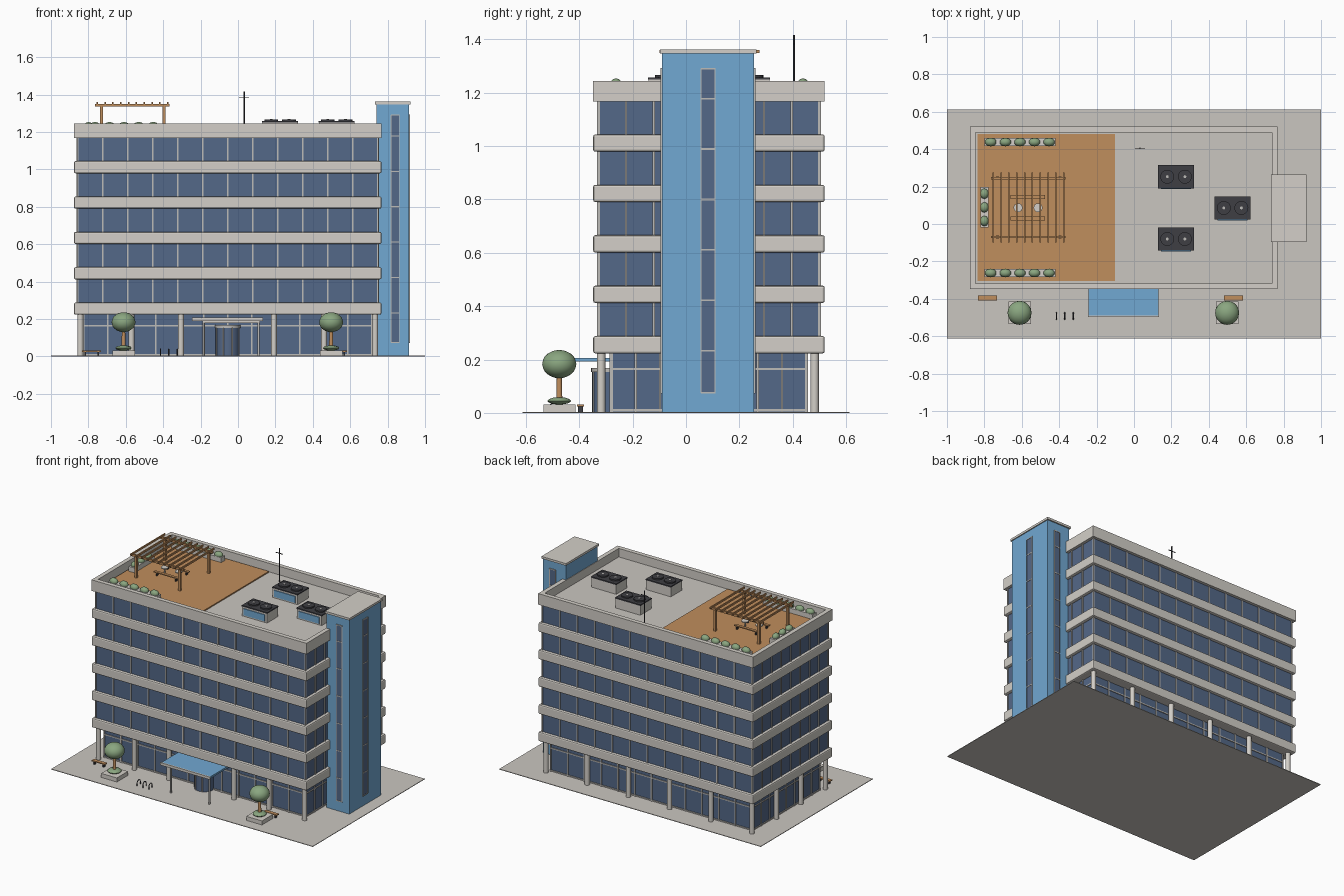
import bpy, bmesh, math
from mathutils import Matrix, Vector

if "Cube" in bpy.data.objects:
    bpy.data.objects.remove(bpy.data.objects["Cube"])


def mat(name, r, g, b):
    m = bpy.data.materials.new(name)
    lin = lambda c: ((c / 255 + 0.055) / 1.055) ** 2.4
    m.diffuse_color = (lin(r), lin(g), lin(b), 1)
    m.use_nodes = True
    m.node_tree.nodes["Principled BSDF"].inputs["Base Color"].default_value = m.diffuse_color
    return m


CONCRETE = mat("light concrete", 211, 207, 200)
PAVING = mat("paving grey", 202, 198, 192)
GLASS = mat("blue grey glass", 84, 104, 136)
BLUE = mat("accent blue", 113, 168, 210)
WOOD = mat("timber", 192, 142, 93)
GREEN = mat("leaf green", 138, 166, 128)
DARK = mat("dark metal", 62, 62, 67)
FRAME = mat("frame grey", 190, 188, 184)


class Part:
    """Collects primitives that belong to one named, single-colour object."""

    def __init__(self, name, material):
        self.name, self.material, self.bm = name, material, bmesh.new()

    def box(self, x0, x1, y0, y1, z0, z1):
        m = Matrix.Translation(((x0 + x1) / 2, (y0 + y1) / 2, (z0 + z1) / 2))
        m = m @ Matrix.Diagonal((x1 - x0, y1 - y0, z1 - z0, 1))
        bmesh.ops.create_cube(self.bm, size=1, matrix=m)
        return self

    def cyl(self, x, y, z0, z1, r, r2=None, n=16):
        bmesh.ops.create_cone(self.bm, cap_ends=True, segments=n, radius1=r,
                              radius2=r if r2 is None else r2, depth=z1 - z0,
                              matrix=Matrix.Translation((x, y, (z0 + z1) / 2)))
        return self

    def ball(self, x, y, z, rx, ry, rz, sub=2):
        m = Matrix.Translation((x, y, z)) @ Matrix.Diagonal((rx, ry, rz, 1))
        bmesh.ops.create_icosphere(self.bm, subdivisions=sub, radius=1, matrix=m)
        return self

    def done(self, smooth=False, bevel=0):
        me = bpy.data.meshes.new(self.name)
        self.bm.to_mesh(me)
        self.bm.free()
        me.materials.append(self.material)
        ob = bpy.data.objects.new(self.name, me)
        bpy.context.collection.objects.link(ob)
        if bevel:
            b = ob.modifiers.new("Bevel", "BEVEL")
            b.width, b.segments = bevel, 2
        if smooth:
            bpy.ops.object.select_all(action="DESELECT")
            ob.select_set(True)
            bpy.context.view_layer.objects.active = ob
            bpy.ops.object.shade_smooth_by_angle(angle=math.radians(40))
        return ob


X0, X1, Y0, Y1 = -0.877, 0.767, -0.348, 0.52   # outline of the floor bands
BANDS = [0.223 + 0.189 * i for i in range(6)]  # underside of each band
ROOF, TOP, G = 1.185, 1.244, 0.004

# Paved plot
Part("plot_slab", PAVING).box(-1, 1, -0.612, 0.612, 0, G).done()

# Floor bands, roof slab and parapet
bands = Part("floor_bands", CONCRETE)
for z in BANDS[:5]:
    bands.box(X0, X1, Y0, Y1, z, z + 0.065)
bands.done(bevel=0.008)
Part("roof_slab", PAVING).box(X0 + .02, X1 - .02, Y0 + .02, Y1 - .02, BANDS[5] + .002, ROOF).done()
par = Part("parapet", CONCRETE)
t = 0.03
par.box(X0, X1, Y0, Y0 + t, BANDS[5], TOP).box(X0, X1, Y1 - t, Y1, BANDS[5], TOP)
par.box(X0, X0 + t, Y0 + t, Y1 - t, BANDS[5], TOP).box(X1 - t, X1, Y0 + t, Y1 - t, BANDS[5], TOP)
par.done()


# Glazing with mullions on all four sides
def glazed_storey(glass, frame, a0, a1, b0, b1, z0, z1, nx, ny, w, d):
    glass.box(a0, a1, b0, b1, z0, z1)
    for i in range(nx + 1):
        x = a0 + (a1 - a0) * i / nx
        for y in (b0, b1):
            frame.box(x - w, x + w, y - d, y + d, z0, z1)
    for i in range(1, ny):
        y = b0 + (b1 - b0) * i / ny
        for x in (a0, a1):
            frame.box(x - d, x + d, y - w, y + w, z0, z1)


glass, frame = Part("upper_glazing", GLASS), Part("upper_mullions", FRAME)
for za, zb in zip(BANDS, BANDS[1:]):
    glazed_storey(glass, frame, X0 + .02, X1 - .02, Y0 + .02, Y1 - .02, za + .06, zb + .005, 12, 8, .004, .006)
glass.done()
frame.done()
glass, frame = Part("lobby_glazing", GLASS), Part("lobby_mullions", FRAME)
A0, A1, B0, B1 = -0.825, 0.715, -0.28, 0.452
glazed_storey(glass, frame, A0, A1, B0, B1, G, .225, 12, 8, .004, .006)
for z in (0.01, 0.165):
    frame.box(A0 - .005, A1 + .005, B0 - .005, B1 + .005, z - .004, z + .004)
glass.done()
frame.done()

# Ground floor columns
cols = Part("columns", CONCRETE)
for x in (-0.843, -0.57, -0.305, 0.192, 0.46, 0.733):
    cols.cyl(x, -0.318, G, .225, .016)
for i in range(6):
    cols.cyl(-0.843 + 1.576 * i / 5, 0.482, G, .225, .016)
for y in (-0.05, 0.215):
    cols.cyl(-0.843, y, G, .225, .016)
cols.done(smooth=True)

# Stair tower with strip windows on three sides
Part("stair_tower", BLUE).box(0.74, 0.914, -0.09, 0.255, G, 1.347).done()
Part("tower_cap", CONCRETE).box(0.733, 0.921, -0.097, 0.264, 1.347, 1.362).done()
strip, bars = Part("tower_windows", GLASS), Part("tower_window_bars", FRAME)
strip.box(0.905, 0.917, 0.058, 0.108, .075, 1.29).box(0.819, 0.861, -0.093, 0.258, .075, 1.29)
for z in [.075, 1.29] + [b + .01 for b in BANDS]:
    bars.box(0.905, 0.919, 0.056, 0.11, z - .003, z + .003)
    bars.box(0.817, 0.863, -0.095, 0.26, z - .003, z + .003)
for s in (-1, 1):
    y, x = 0.083 + s * .026, 0.84 + s * .022
    bars.box(0.905, 0.919, y - .002, y + .002, .075, 1.29)
    bars.box(x - .002, x + .002, -0.095, 0.26, .075, 1.29)
strip.done()
bars.done()

# Entrance canopy and revolving door
Part("canopy_roof", BLUE).box(-0.243, 0.13, -0.488, -0.28, .192, .205).done()
trim = Part("canopy_trim", CONCRETE).box(-0.246, 0.133, -0.498, -0.488, .189, .207)
trim.box(-0.19, 0.117, -0.475, -0.465, .18, .192).done()
posts = Part("canopy_posts", FRAME)
for x in (-0.183, 0.11):
    posts.cyl(x, -0.47, G, .185, .006, n=10)
posts.done(smooth=True)
Part("revolving_door", GLASS).cyl(-0.055, -0.288, G, .155, .064, n=24).done(smooth=True)
Part("door_drum_cap", FRAME).cyl(-0.055, -0.288, .153, .168, .068, n=24).done(smooth=True)
ribs = Part("door_ribs", FRAME)
for k in range(8):
    a = math.tau * (k + .5) / 8
    ribs.cyl(-0.055 + .064 * math.cos(a), -0.288 + .064 * math.sin(a), G, .155, .004, n=6)
ribs.done()

# Street trees in planters
for side, x in (("left", -0.612), ("right", 0.498)):
    y = -0.475
    Part(side + "_tree_planter", CONCRETE).box(x - .06, x + .06, y - .06, y + .06, G, .032).done()
    Part(side + "_tree_trunk", WOOD).cyl(x, y, .03, .15, .012, .009, 10).done(smooth=True)
    leaves = Part(side + "_tree_leaves", GREEN).ball(x, y, .183, .064, .064, .053, 3)
    leaves.ball(x, y, .045, .045, .045, .014).done(smooth=True)

# Street benches
seat, legs = Part("bench_seats", WOOD), Part("bench_legs", DARK)
for x in (-0.783, 0.532):
    seat.box(x - .05, x + .05, -.408, -.383, .024, .031)
    for s in (-.035, .035):
        legs.box(x + s - .004, x + s + .004, -.404, -.387, G, .024)
seat.done()
legs.done()

# Bicycle hoops
for i, x in enumerate((-0.415, -0.37, -0.325)):
    cu = bpy.data.curves.new("bike_hoop", "CURVE")
    cu.dimensions, cu.bevel_depth, cu.bevel_resolution = "3D", .003, 1
    sp = cu.splines.new("POLY")
    path = [(-.018, G)] + [(-.018 * math.cos(math.pi * k / 8), .022 + .018 * math.sin(math.pi * k / 8))
                           for k in range(9)] + [(.018, G)]
    sp.points.add(len(path) - 1)
    for p, (dy, z) in zip(sp.points, path):
        p.co = (x, -0.492 + dy, z, 1)
    cu.materials.append(DARK)
    bpy.context.collection.objects.link(bpy.data.objects.new("bike_hoop_%d" % (i + 1), cu))

# Roof terrace deck
D = ROOF + .008
Part("terrace_deck", WOOD).box(-0.838, -0.102, -0.306, 0.482, ROOF - .002, D).done()

# Pergola
perg = Part("pergola", WOOD)
for y in (-0.07, 0.245):
    perg.box(-0.765, -0.365, y - .006, y + .006, 1.335, 1.35)
    for x in (-0.73, -0.395):
        perg.box(x - .008, x + .008, y - .008, y + .008, D, 1.337)
for i in range(10):
    x = -0.752 + .0418 * i
    perg.box(x - .004, x + .004, -0.1, 0.275, 1.349, 1.361)
perg.done()

# Terrace tables and benches
tables, seats, feet = Part("terrace_tables", CONCRETE), Part("terrace_benches", WOOD), Part("terrace_bench_legs", DARK)
for x in (-0.62, -0.513):
    tables.cyl(x, .087, D + .036, D + .042, .024).cyl(x, .087, D, D + .037, .005, n=8)
for y in (0.03, 0.145):
    seats.box(-0.66, -0.475, y - .01, y + .01, D + .02, D + .027)
    for x in (-0.64, -0.495):
        feet.box(x - .004, x + .004, y - .008, y + .008, D, D + .021)
tables.done(smooth=True)
seats.done()
feet.done()

# Terrace planters and shrubs
boxes, shrubs = Part("terrace_planters", CONCRETE), Part("terrace_shrubs", GREEN)
for y in (-0.262, 0.438):
    boxes.box(-0.8, -0.42, y - .022, y + .022, D, D + .033)
    for i in range(5):
        shrubs.ball(-0.766 + .078 * i, y, D + .038, .031, .023, .023)
boxes.box(-0.822, -0.778, -.02, .198, D, D + .033)
for i in range(3):
    shrubs.ball(-0.8, .016 + .073 * i, D + .038, .023, .028, .023)
boxes.done()
shrubs.done(smooth=True)

# Roof cooling units with twin fans
body, lid, panel, fan = (Part("cooler_bodies", CONCRETE), Part("cooler_tops", DARK),
                         Part("cooler_panels", BLUE), Part("cooler_fan_hubs", FRAME))
for x, y in ((0.225, 0.253), (0.225, -0.08), (0.527, 0.086)):
    body.box(x - .095, x + .095, y - .06, y + .06, ROOF, 1.25)
    lid.box(x - .097, x + .097, y - .062, y + .062, 1.25, 1.258)
    panel.box(x - .08, x + .08, y - .066, y - .06, ROOF + .01, 1.24)
    for s in (-.047, .047):
        lid.cyl(x + s, y, 1.258, 1.267, .037, n=20)
        fan.cyl(x + s, y, 1.266, 1.269, .008, n=10)
for p in (body, lid, panel, fan):
    p.done()

# Roof mast
mast = Part("roof_mast", DARK).cyl(0.033, 0.405, ROOF, 1.417, .004, n=8)
mast.box(0.006, 0.06, .403, .407, 1.381, 1.385).done()
